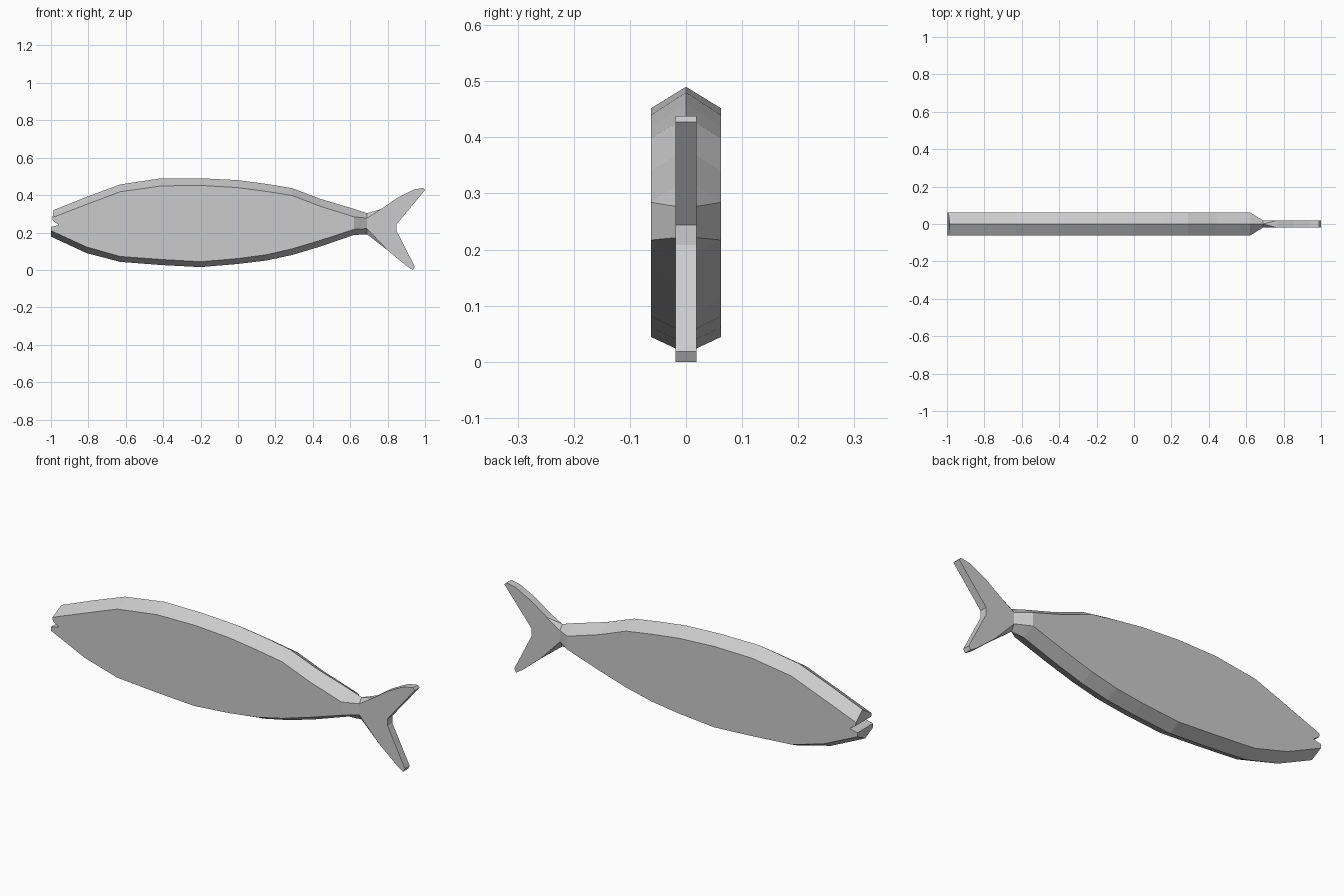
import bpy
import bmesh

if "Cube" in bpy.data.objects:
    bpy.data.objects.remove(bpy.data.objects["Cube"])

grey = bpy.data.materials.new("fish_grey")
grey.diffuse_color = (0.6, 0.6, 0.6, 1)
grey.use_nodes = True
grey.node_tree.nodes["Principled BSDF"].inputs["Base Color"].default_value = grey.diffuse_color

BODY_W, TAIL_W = 0.062, 0.019


def finish(bm, name):
    bmesh.ops.recalc_face_normals(bm, faces=bm.faces)
    mesh = bpy.data.meshes.new(name)
    bm.to_mesh(mesh)
    bm.free()
    mesh.materials.append(grey)
    obj = bpy.data.objects.new(name, mesh)
    bpy.context.collection.objects.link(obj)


def pair(bm, x, z, w):
    """One vertex on each flank."""
    return [bm.verts.new((x, s * w, z)) for s in (-1, 1)]


# Body stations: x, back ridge, flank top, flank bottom, keel, half width
stations = [
    (-0.81, 0.39, 0.35, 0.123, 0.09, BODY_W),
    (-0.63, 0.457, 0.418, 0.072, 0.043, BODY_W),
    (-0.41, 0.49, 0.449, 0.056, 0.026, BODY_W),
    (-0.20, 0.49, 0.452, 0.044, 0.015, BODY_W),
    (0.0, 0.48, 0.44, 0.061, 0.032, BODY_W),
    (0.15, 0.46, 0.42, 0.081, 0.05, BODY_W),
    (0.29, 0.437, 0.398, 0.113, 0.08, BODY_W),
    (0.44, 0.38, 0.34, 0.158, 0.125, BODY_W),
    (0.62, 0.326, 0.284, 0.217, 0.187, BODY_W),
    (0.69, 0.303, 0.277, 0.221, 0.19, TAIL_W),
]

bm = bmesh.new()
# Snout ring
rings = [(bm.verts.new((-0.985, 0, 0.32)), pair(bm, -0.992, 0.28, BODY_W),
          pair(bm, -1.0, 0.21, BODY_W), bm.verts.new((-1.0, 0, 0.178)))]
for x, ridge, top, low, keel, w in stations:
    rings.append((bm.verts.new((x, 0, ridge)), pair(bm, x, top, w),
                  pair(bm, x, low, w), bm.verts.new((x, 0, keel))))

# Mouth notch
mouth = [pair(bm, x, z, BODY_W) for x, z in
         ((-0.99, 0.262), (-0.957, 0.24), (-1.0, 0.23))]
for a, b in zip(mouth, mouth[1:]):
    bm.faces.new((a[0], a[1], b[1], b[0]))
r, t, l, k = rings[0]
bm.faces.new((r, t[1], mouth[0][1], mouth[0][0], t[0]))
bm.faces.new((k, l[0], mouth[2][0], mouth[2][1], l[1]))

# Bevelled back, flat flanks and bevelled belly
for i, (a, b) in enumerate(zip(rings, rings[1:])):
    for s in (0, 1):
        bm.faces.new((a[0], b[0], b[1][s], a[1][s]))
        bm.faces.new((a[3], b[3], b[2][s], a[2][s]))
        lips = [m[s] for m in mouth] if i == 0 else []
        bm.faces.new([a[1][s]] + lips + [a[2][s], b[2][s], b[1][s]])
finish(bm, "body")

# Forked tail fin, outlined clockwise from its upper root
outline = [(0.69, 0.277), (0.765, 0.325), (0.85, 0.384), (0.94, 0.43),
           (0.99, 0.438), (1.0, 0.427), (0.848, 0.244), (0.848, 0.208),
           (0.945, 0.018), (0.935, 0.0), (0.9, 0.022), (0.80, 0.105),
           (0.69, 0.221)]
bm = bmesh.new()
edge = [pair(bm, x, z, TAIL_W) for x, z in outline]
for s in (0, 1):
    bm.faces.new([p[s] for p in edge])
for a, b in zip(edge[1:-2], edge[2:-1]):
    bm.faces.new((a[0], b[0], b[1], a[1]))
# Ridges running from the body into the fin
for z, root, tip in ((0.303, edge[0], edge[1]), (0.19, edge[-1], edge[-2])):
    apex = bm.verts.new((0.69, 0, z))
    bm.faces.new((apex, tip[0], tip[1]))
    for s in (0, 1):
        bm.faces.new((apex, root[s], tip[s]))
finish(bm, "tail_fin")
